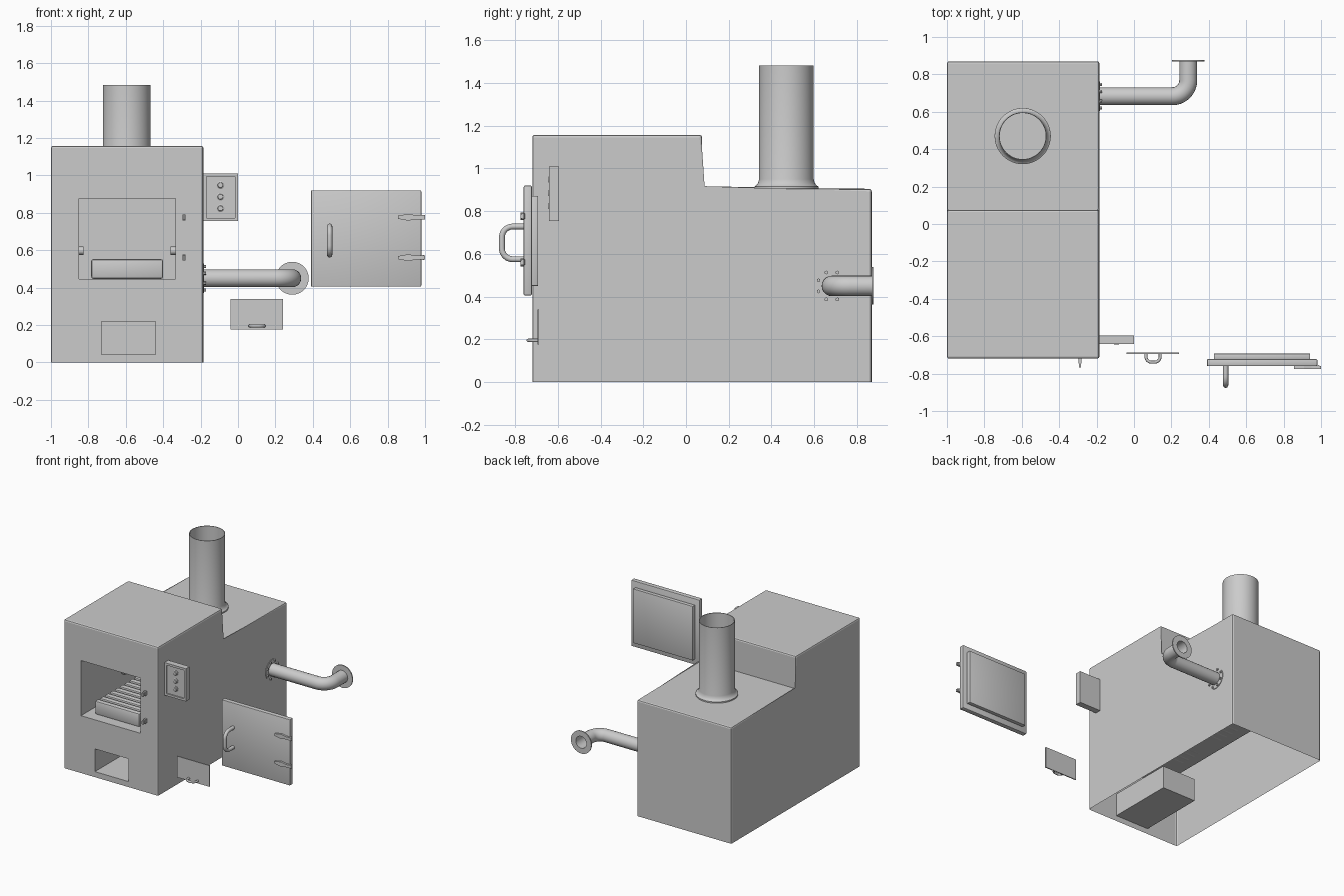
import bpy, bmesh
from math import pi, sin, cos, radians
from mathutils import Vector, Matrix

if "Cube" in bpy.data.objects:
    bpy.data.objects.remove(bpy.data.objects["Cube"])


def finish(bm, name, smooth=False):
    bmesh.ops.recalc_face_normals(bm, faces=bm.faces)
    me = bpy.data.meshes.new(name)
    bm.to_mesh(me)
    bm.free()
    ob = bpy.data.objects.new(name, me)
    bpy.context.collection.objects.link(ob)
    if smooth:
        select(ob)
        bpy.ops.object.shade_smooth_by_angle(angle=radians(35))
    return ob


def select(ob):
    bpy.ops.object.select_all(action='DESELECT')
    ob.select_set(True)
    bpy.context.view_layer.objects.active = ob


def box(name, x, y, z, bevel=0.0, segments=2):
    bm = bmesh.new()
    bmesh.ops.create_cube(bm, size=1)
    for v in bm.verts:
        v.co = Vector([(a + b) / 2 + c * (b - a) for (a, b), c in zip((x, y, z), v.co)])
    if bevel:
        bmesh.ops.bevel(bm, geom=bm.edges[:], offset=bevel, segments=segments,
                        profile=0.5, affect='EDGES')
    return finish(bm, name, bevel > 0)


def prism(name, points, axis, lo, hi):
    """Extrude a 2D outline along x (points are y,z) or y (points are x,z)."""
    bm = bmesh.new()
    place = (lambda p, t: (t, *p)) if axis == 'x' else (lambda p, t: (p[0], t, p[1]))
    rings = [[bm.verts.new(place(p, t)) for p in points] for t in (lo, hi)]
    bm.faces.new(rings[0])
    bm.faces.new(rings[1][::-1])
    n = len(points)
    for i in range(n):
        j = (i + 1) % n
        bm.faces.new((rings[0][i], rings[0][j], rings[1][j], rings[1][i]))
    return bm if name is None else finish(bm, name)


def lathe(name, profile, loc, axis='z', sides=40, closed=False):
    """Spin (radius, height) points round an axis."""
    rot = {'z': Matrix(), 'x': Matrix.Rotation(pi / 2, 4, 'Y'), 'y': Matrix.Rotation(-pi / 2, 4, 'X')}[axis]
    bm = bmesh.new()
    rings = [[bm.verts.new((r * cos(2 * pi * i / sides), r * sin(2 * pi * i / sides), h))
              for i in range(sides)] for r, h in profile]
    pairs = list(zip(rings, rings[1:])) + ([(rings[-1], rings[0])] if closed else [])
    for a, b in pairs:
        for i in range(sides):
            j = (i + 1) % sides
            bm.faces.new((a[i], a[j], b[j], b[i]))
    if not closed:
        bmesh.ops.remove_doubles(bm, verts=bm.verts[:], dist=1e-5)
    bm.transform(Matrix.Translation(loc) @ rot)
    return finish(bm, name, True)


def disc(name, r, length, loc, axis, sides=16):
    return lathe(name, [(0, 0), (r, 0), (r, length), (0, length)], loc, axis, sides)


def tube(name, points, radius, bend, res=8):
    """Round tube along a path with rounded corners."""
    pts = [Vector(p) for p in points]
    path = [pts[0]]
    for a, b, c in zip(pts, pts[1:], pts[2:]):
        u, w = (a - b).normalized(), (c - b).normalized()
        centre = b + (u + w) * bend
        for i in range(10):
            t = i / 9 * pi / 2
            path.append(centre - w * bend * cos(t) - u * bend * sin(t))
    path.append(pts[-1])
    cu = bpy.data.curves.new(name, 'CURVE')
    cu.dimensions = '3D'
    cu.bevel_depth, cu.bevel_resolution = radius, res
    sp = cu.splines.new('POLY')
    sp.points.add(len(path) - 1)
    for p, co in zip(sp.points, path):
        p.co = (*co, 1)
    ob = bpy.data.objects.new(name, cu)
    bpy.context.collection.objects.link(ob)
    select(ob)
    bpy.ops.object.convert(target='MESH')
    bpy.ops.object.shade_smooth_by_angle(angle=radians(35))
    return ob


# Stepped furnace body with softened edges
bm = prism(None, [(-.72, 0), (.87, 0), (.87, .905), (.075, .905), (.075, 1.158), (-.72, 1.158)],
           'x', -1, -.185)
edges = [e for e in bm.edges if max(v.co.z for v in e.verts) > .01
         and not all(abs(v.co.y - .075) < .01 and abs(v.co.z - .905) < .01 for v in e.verts)]
bmesh.ops.bevel(bm, geom=edges, offset=.012, segments=2, profile=.5, affect='EDGES')
body = finish(bm, "furnace_body")

# Fire chamber and ash tunnel pushed into the front
for name, x, y, z in (("fire_cutter", (-.85, -.335), (-.9, .62), (.447, .877)),
                      ("ash_cutter", (-.73, -.44), (-.9, -.2), (.043, .22))):
    cutter = box(name, x, y, z)
    cutter.hide_render = True
    mod = body.modifiers.new(name, 'BOOLEAN')
    mod.operation, mod.solver, mod.object = 'DIFFERENCE', 'EXACT', cutter
    select(body)
    bpy.ops.object.modifier_apply(modifier=name)
    bpy.data.objects.remove(cutter)

# Open underside
bm = bmesh.new()
bm.from_mesh(body.data)
under = [f for f in bm.faces if all(abs(v.co.z) < 1e-3 for v in f.verts)]
bmesh.ops.delete(bm, geom=under, context='FACES')
bm.to_mesh(body.data)
bm.free()

# Grate bars and side nozzles inside the fire chamber
for i in range(17):
    y = -.645 + i * .06
    box(f"grate_bar_{i}", (-.785, -.4), (y, y + .045), (.447, .552), .012)
for name, x in (("left", -.855), ("right", -.36)):
    disc(f"{name}_nozzle", .022, .03, (x, -.2, .597), 'x')

# Chimney with flared collar
lathe("chimney", [(.15, .9), (.15, .915), (.142, .92), (.133, .932), (.1275, .95), (.1275, 1.483),
                  (.123, 1.483), (.123, .906)], (-.595, .47, 0), sides=48)

# Control panel: raised bezel, recessed face, three buttons
box("panel_case", (-.187, 0), (-.632, -.595), (.755, 1.01))
for name, x, z in (("left", (-.185, -.168), (.755, 1.01)), ("right", (-.017, 0), (.755, 1.01)),
                   ("bottom", (-.168, -.017), (.755, .772)), ("top", (-.168, -.017), (.993, 1.01))):
    box(f"panel_bezel_{name}", x, (-.642, -.63), z)
for i in range(3):
    lathe(f"panel_button_{i}", [(.021, .02), (.021, .008), (.015, .005), (.013, 0), (0, 0)],
          (-.094, -.645, .824 + .062 * i), 'y', 20)

# Bent outlet pipe with wall flange, bolts and open end flange
tube("outlet_pipe", [(-.19, .683, .45), (.29, .683, .45), (.29, .875, .45)], .048, .085)
lathe("wall_flange", [(.047, 0), (.08, 0), (.08, .006), (.047, .006)], (-.187, .683, .45), 'x', closed=True)
for i in range(8):
    a = (i + .5) * pi / 4
    disc(f"flange_bolt_{i}", .009, .014, (-.186, .683 + .068 * cos(a), .45 + .068 * sin(a)), 'x', 6)
lathe("end_flange", [(.046, 0), (.088, 0), (.088, .008), (.046, .008)], (.29, .87, .45), 'y', closed=True)

# Detached fire door with inner plug and pull handle
box("fire_door", (.39, .98), (-.76, -.722), (.405, .92), .006)
box("fire_door_plug", (.427, .942), (-.723, -.693), (.45, .872), .003)
tube("fire_door_handle", [(.49, -.755, .575), (.49, -.862, .575), (.49, -.862, .728), (.49, -.755, .728)],
     .014, .05, 5)

# Hinge straps on the door and matching lugs on the body
for name, z in (("lower", .56), ("upper", .776)):
    prism(f"{name}_hinge_strap", [(.855, z - .008), (.91, z - .018), (.95, z - .011), (1, z - .011),
                                  (1, z + .011), (.95, z + .011), (.91, z + .018), (.855, z + .008)],
          'y', -.774, -.758)
    lathe(f"{name}_hinge_knuckle", [(0, -.013), (.009, -.013), (.009, .013), (0, .013)],
          (.985, -.763, z), sides=14)
    box(f"{name}_hinge_lug", (-.297, -.281), (-.745, -.715), (z - .016, z + .016))
    disc(f"{name}_hinge_pin", .006, .03, (-.289, -.757, z - .015), 'z', 12)
    box(f"{name}_hinge_lug_tip", (-.295, -.283), (-.766, -.743), (z - .013, z + .013))

# Detached ash door with small loop handle
box("ash_door", (-.04, .24), (-.696, -.688), (.175, .34))
tube("ash_door_handle", [(.064, -.692, .195), (.064, -.739, .195), (.14, -.739, .195), (.14, -.692, .195)],
     .008, .03, 4)
